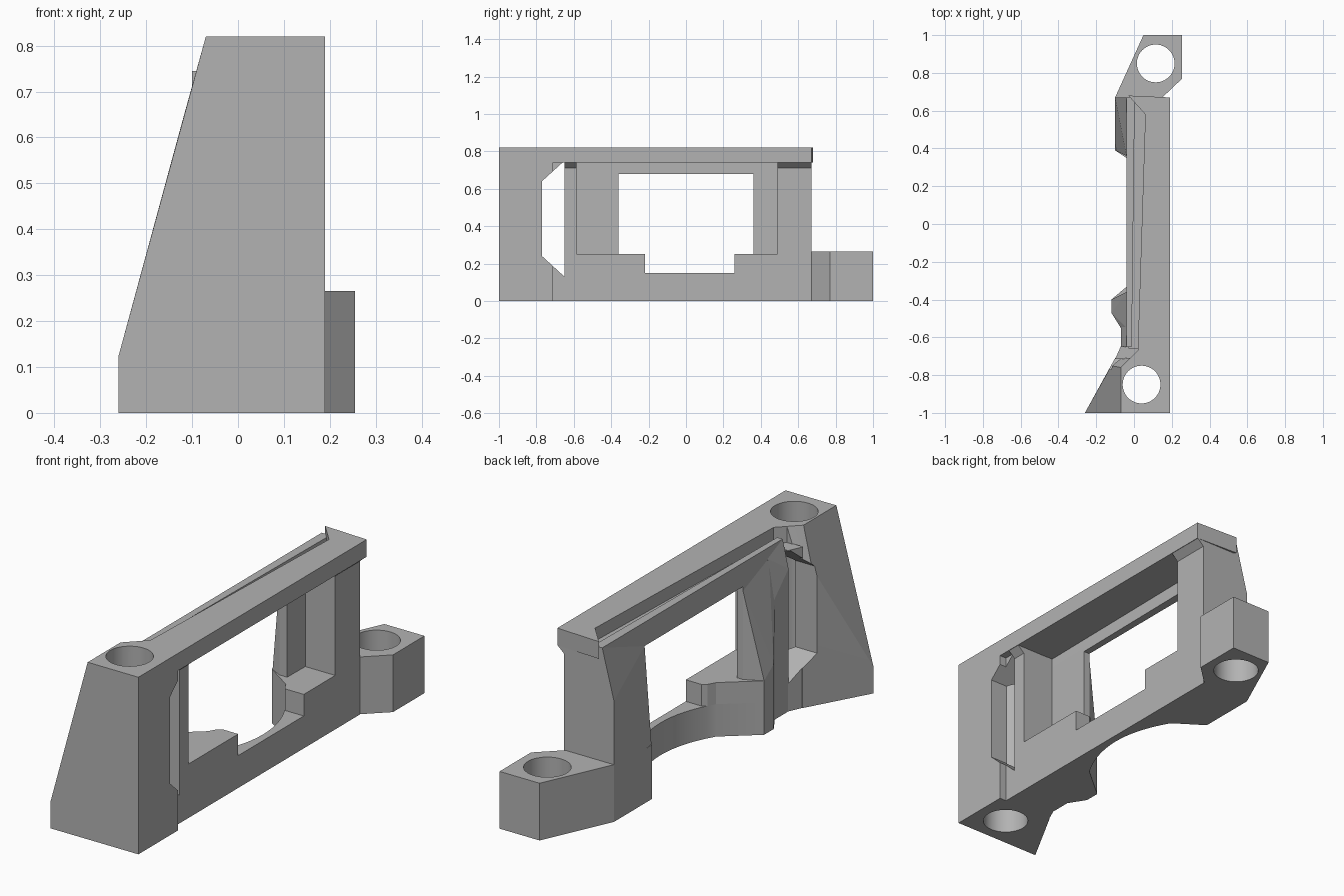
import bpy, bmesh, math

if "Cube" in bpy.data.objects:
    bpy.data.objects.remove(bpy.data.objects["Cube"])

grey = bpy.data.materials.new("plain_grey")
grey.diffuse_color = (0.45, 0.45, 0.45, 1)
grey.use_nodes = True
grey.node_tree.nodes["Principled BSDF"].inputs["Base Color"].default_value = grey.diffuse_color


def finish(name, bm):
    bmesh.ops.recalc_face_normals(bm, faces=bm.faces)
    me = bpy.data.meshes.new(name)
    bm.to_mesh(me)
    bm.free()
    me.materials.append(grey)
    ob = bpy.data.objects.new(name, me)
    bpy.context.collection.objects.link(ob)
    return ob


def prism(name, pts, lo, hi, axis="z"):
    """Extrude a flat outline along z (outline in x, y), x (y, z) or y (x, z)."""
    place = {"z": lambda a, b, t: (a, b, t),
             "x": lambda a, b, t: (t, a, b),
             "y": lambda a, b, t: (a, t, b)}[axis]
    bm = bmesh.new()
    low = [bm.verts.new(place(a, b, lo)) for a, b in pts]
    top = [bm.verts.new(place(a, b, hi)) for a, b in pts]
    bm.faces.new(low)
    bm.faces.new(top)
    for i in range(len(pts)):
        j = (i + 1) % len(pts)
        bm.faces.new((low[i], low[j], top[j], top[i]))
    return finish(name, bm)


def hull(name, pts):
    bm = bmesh.new()
    for p in pts:
        bm.verts.new(p)
    res = bmesh.ops.convex_hull(bm, input=bm.verts)
    loose = [g for g in res["geom_interior"] if isinstance(g, bmesh.types.BMVert)]
    bmesh.ops.delete(bm, geom=loose, context="VERTS")
    bmesh.ops.dissolve_limit(bm, angle_limit=0.01, verts=bm.verts, edges=bm.edges)
    return finish(name, bm)


def circle(cx, cy, r, n=48):
    return [(cx + r * math.cos(2 * math.pi * i / n),
             cy + r * math.sin(2 * math.pi * i / n)) for i in range(n)]


def cut(ob, cutter):
    cutter.hide_render = True
    cutter.hide_set(True)
    mod = ob.modifiers.new("cut", "BOOLEAN")
    mod.object = cutter
    mod.solver = "EXACT"
    bpy.context.view_layer.objects.active = ob
    bpy.ops.object.modifier_apply(modifier=mod.name)


def smooth(ob):
    bpy.ops.object.select_all(action="DESELECT")
    ob.select_set(True)
    bpy.context.view_layer.objects.active = ob
    bpy.ops.object.shade_smooth_by_angle(angle=math.radians(25))


# Tall tapered end block with a bore, and the narrow slot beside it
block = hull("end_block", [
    (-.26, -1, 0), (.19, -1, 0), (.19, -.71, 0), (-.10, -.71, 0), (-.12, -.75, 0),
    (-.26, -1, .125), (-.12, -.75, .64), (-.10, -.71, .6),
    (-.07, -1, .82), (.19, -1, .82), (.19, -.71, .82), (-.02, -.71, .82),
    (-.07, -.76, .82)])
base = prism("slot_surround", [(.155, -.715), (.155, -.648), (-.07, -.648), (-.10, -.715)], 0, .745)
slot = prism("slot_cutter", [(-.77, .24), (-.65, .13), (-.645, .13), (-.645, .74),
                             (-.66, .74), (-.77, .64)], -.5, .5, "x")
cut(block, prism("block_bore_cutter", circle(.04, -.85, .1), -.1, 1))
cut(block, slot)
cut(base, slot)
smooth(block)

# Low foot with a bore
foot = prism("foot", [(-.10, .67), (.15, .67), (.255, .77), (.255, 1), (.05, 1)], 0, .265)
cut(foot, prism("foot_bore_cutter", circle(.115, .85, .1), -.1, .5))
smooth(foot)

# Bottom rail with a hollowed back edge
ys = [.30 - .57 * i / 16 for i in range(17)]
arc = [(.035 + .085 * (1 - ((y - .015) / .285) ** 2), y) for y in ys]
rib_side = [(-.12, -.40), (-.12, -.47), (-.07, -.55), (-.07, -.65)]
smooth(prism("bottom_rail", [(.155, -.65), (.155, .67), (-.10, .67), (-.10, .39)]
             + arc + rib_side, 0, .15))

# Raised sills either side of the notch
prism("far_sill", [(.155, .26), (.155, .67), (-.10, .67), (-.10, .39)]
      + [p for p in arc if p[1] > .26] + [(.06, .26)], .149, .25)
prism("near_sill", [(.155, -.65), (.155, -.22), (.075, -.22)]
      + [p for p in arc if p[1] < -.22] + rib_side, .149, .25)

# Top bar, shallow groove beside it and the thin lip wall
prism("top_bar", [(.19, -.71), (.19, .67), (-.03, .68), (.06, .58), (.02, -.67),
                  (-.02, -.71)], .74, .82)
prism("groove_floor", [(-.03, -.66), (.08, -.66), (.08, .66), (-.03, .66)], .741, .76)
prism("lip_wall", [(-.04, -.65), (-.012, -.65), (.004, .67), (-.04, .67)], .68, .79)

# Back wall panels beside the window
prism("near_panel", [(-.04, -.65), (-.012, -.65), (-.008, -.36), (-.04, -.36)], .2, .7)
prism("far_panel", [(-.04, .36), (0, .36), (.004, .67), (-.04, .67)], .2, .7)

# Posts flaring out to carry the top bar
post = [(-.03, .2), (.155, .2), (.155, .71), (.19, .742), (-.03, .742)]
prism("near_post", post, -.65, -.585, "y")
prism("far_post", post, .49, .67, "y")

# Tapered buttresses on the back of the wall
hull("far_buttress", [
    (-.10, .67, 0), (-.10, .67, .56), (-.10, .52, .25), (-.10, .39, .2), (-.10, .39, 0),
    (-.04, .36, 0), (-.04, .36, .6), (-.04, .36, .68), (-.04, .67, .79),
    (-.015, .67, 0), (-.015, .67, .79), (-.015, .36, 0), (-.015, .36, .68)])
hull("near_buttress", [
    (-.12, -.40, 0), (-.12, -.47, 0), (-.12, -.40, .25), (-.12, -.47, .3),
    (-.07, -.55, 0), (-.07, -.55, .55), (-.04, -.36, 0), (-.04, -.36, .66),
    (-.04, -.55, .74), (-.02, -.36, 0), (-.02, -.36, .66), (-.02, -.55, 0),
    (-.02, -.55, .74)])
hull("near_fin", [
    (-.07, -.54, 0), (-.07, -.65, 0), (-.07, -.54, .55), (-.07, -.65, .66),
    (-.04, -.54, .74), (-.04, -.65, .79), (-.02, -.54, 0), (-.02, -.65, 0),
    (-.02, -.54, .74), (-.02, -.65, .79)])
